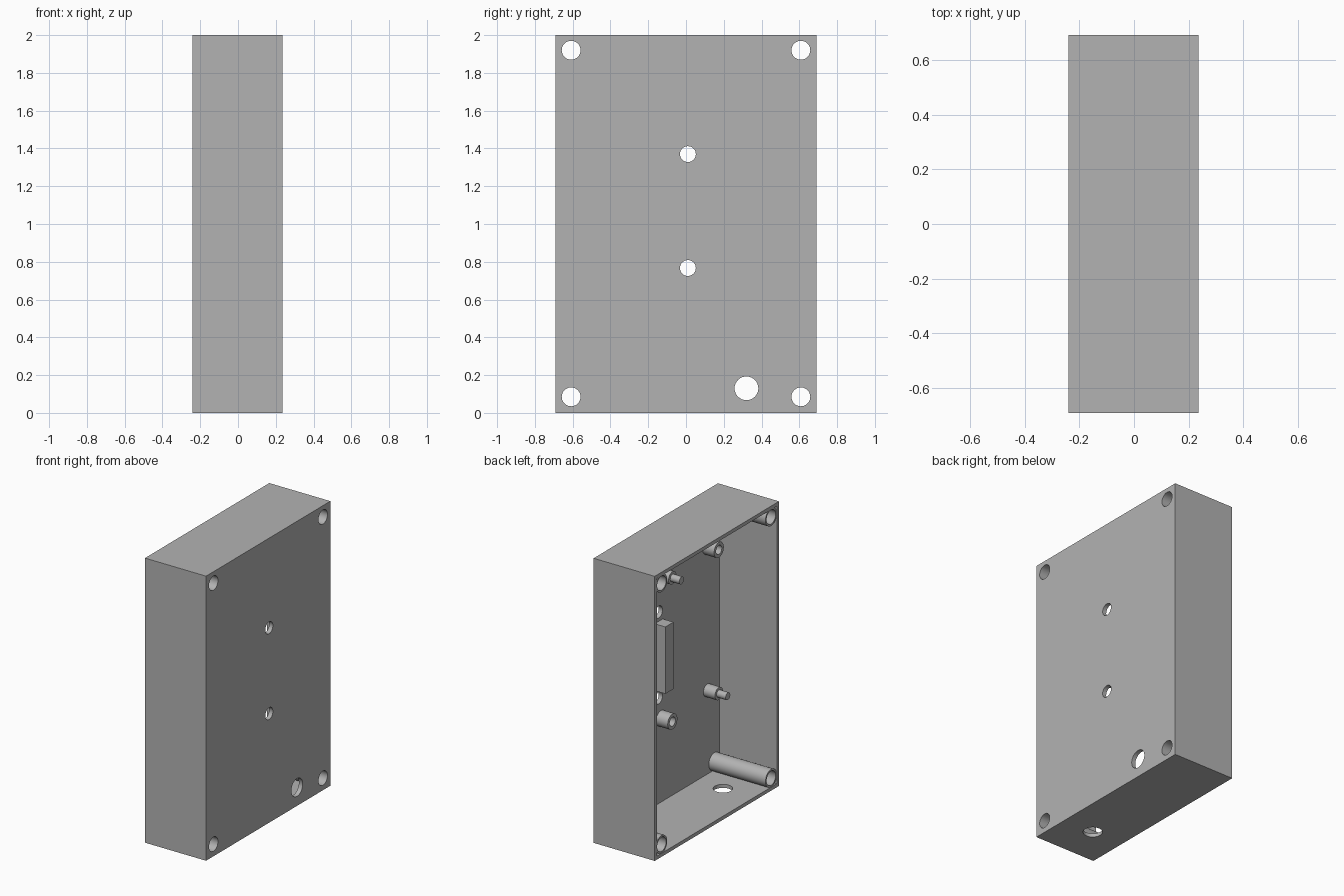
import bpy, bmesh, math
from mathutils import Matrix, Vector

if "Cube" in bpy.data.objects:
    bpy.data.objects.remove(bpy.data.objects["Cube"], do_unlink=True)

GREY = (0.45, 0.45, 0.45, 1)
plastic = bpy.data.materials.new("grey_plastic")
plastic.use_nodes = True
plastic.diffuse_color = GREY
plastic.node_tree.nodes["Principled BSDF"].inputs["Base Color"].default_value = GREY

# Case extents: open towards -x, panel on +x
X0, X1, Y, H = -0.24, 0.235, 0.69, 2.0
WALL = 0.025
INNER = X1 - 0.03          # inner face of the panel
SEGMENTS = 32


def finish(name, bm):
    mesh = bpy.data.meshes.new(name)
    bmesh.ops.recalc_face_normals(bm, faces=bm.faces)
    bm.to_mesh(mesh)
    bm.free()
    mesh.materials.append(plastic)
    obj = bpy.data.objects.new(name, mesh)
    bpy.context.collection.objects.link(obj)
    return obj


def smooth(obj):
    bpy.ops.object.select_all(action="DESELECT")
    obj.select_set(True)
    bpy.context.view_layer.objects.active = obj
    bpy.ops.object.shade_smooth_by_angle(angle=math.radians(30))


def box(name, low, high):
    low, high = Vector(low), Vector(high)
    bm = bmesh.new()
    place = Matrix.Translation((low + high) / 2) @ Matrix.Diagonal((*(high - low), 1))
    bmesh.ops.create_cube(bm, size=1, matrix=place)
    return finish(name, bm)


def add_drill(bm, centre, radius, axis, depth=0.15):
    turn = Matrix.Rotation(math.pi / 2, 4, "Y") if axis == "X" else Matrix()
    bmesh.ops.create_cone(bm, cap_ends=True, segments=SEGMENTS, radius1=radius,
                          radius2=radius, depth=depth,
                          matrix=Matrix.Translation(centre) @ turn)


def turned(name, profile, y, z):
    """Revolve (radius, height above panel) points about an axis along x."""
    bm = bmesh.new()
    verts = [bm.verts.new((INNER - h, y + r, z)) for r, h in profile]
    edges = [bm.edges.new(pair) for pair in zip(verts, verts[1:])]
    bmesh.ops.spin(bm, geom=verts + edges, cent=(0, y, z), axis=(1, 0, 0),
                   angle=2 * math.pi, steps=SEGMENTS, use_merge=False)
    bmesh.ops.remove_doubles(bm, verts=bm.verts, dist=0.0002)
    obj = finish(name, bm)
    smooth(obj)
    return obj


def cut(obj, cutter):
    mod = obj.modifiers.new("cut", "BOOLEAN")
    mod.operation, mod.solver, mod.object = "DIFFERENCE", "EXACT", cutter
    bpy.ops.object.select_all(action="DESELECT")
    obj.select_set(True)
    bpy.context.view_layer.objects.active = obj
    bpy.ops.object.modifier_apply(modifier=mod.name)
    bpy.data.objects.remove(cutter, do_unlink=True)


# Case shell with its cavity
case = box("case_shell", (X0, -Y, 0), (X1, Y, H))
cut(case, box("cavity_cutter", (X0 - 0.2, WALL - Y, WALL), (INNER, Y - WALL, H - WALL)))

# Holes: corner screws, two centre holes, cable hole, floor hole
corners = [(y, z) for y in (-0.608, 0.608) for z in (0.085, 1.92)]
bm = bmesh.new()
for y, z in corners:
    add_drill(bm, (X1, y, z), 0.05, "X")
for z in (0.767, 1.37):
    add_drill(bm, (X1, 0.01, z), 0.042, "X")
add_drill(bm, (X1, 0.32, 0.13), 0.063, "X")
add_drill(bm, (0, -0.41, 0), 0.0625, "Z")
cut(case, finish("hole_cutter", bm))
smooth(case)

# Hollow corner screw posts, full depth
reach = INNER - X0 - 0.004
for i, (y, z) in enumerate(corners):
    turned(f"corner_post_{i + 1}",
           [(0.0625, 0), (0.0625, reach), (0.05, reach), (0.05, 0)], y, z)

# Board supports: two hollow standoffs and two locating pins on opposite corners
STEP, TIP = 0.09, 0.16
tube = [(0.054, 0), (0.054, STEP), (0.032, STEP), (0.032, 0)]
pin = [(0.044, 0), (0.044, STEP), (0.026, STEP), (0.026, TIP), (0, TIP)]
turned("upper_standoff", tube, -0.53, 1.625)
turned("lower_standoff", tube, -0.015, 0.615)
turned("upper_pin", pin, -0.015, 1.625)
turned("lower_pin", pin, -0.53, 0.615)

# Rib between the centre holes
box("centre_rib", (INNER - 0.083, -0.035, 0.835), (INNER + 0.005, 0.055, 1.305))
